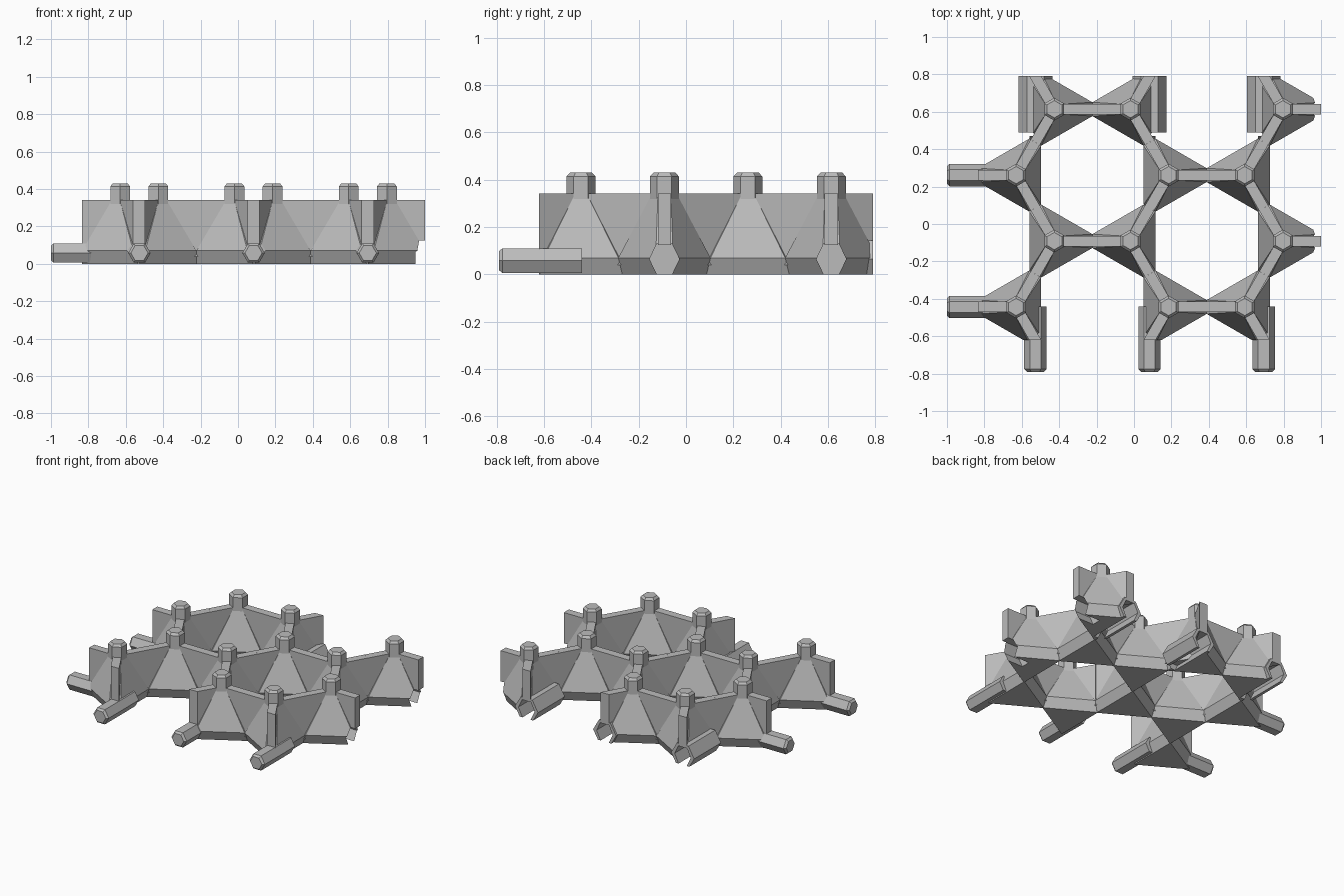
import bpy, bmesh, math
from mathutils import Vector

if "Cube" in bpy.data.objects:
    bpy.data.objects.remove(bpy.data.objects["Cube"])

A = 0.407                      # honeycomb edge length
ROW = A * math.sqrt(3) / 2     # spacing of node rows
Y_MAX, Y_MIN = 0.79, 0.79 - 4 * ROW
X_MIN, X_MAX = -0.832, 1.0

grey = bpy.data.materials.new("stone_grey")
grey.diffuse_color = (0.5, 0.5, 0.5, 1)
grey.use_nodes = True
grey.node_tree.nodes["Principled BSDF"].inputs["Base Color"].default_value = grey.diffuse_color


def add_object(name, bm):
    bmesh.ops.recalc_face_normals(bm, faces=bm.faces)
    me = bpy.data.meshes.new(name)
    bm.to_mesh(me)
    bm.free()
    me.materials.append(grey)
    ob = bpy.data.objects.new(name, me)
    bpy.context.collection.objects.link(ob)
    return ob


def hull(bm, points):
    """Convex solid around the points."""
    verts = [bm.verts.new(p) for p in points]
    res = bmesh.ops.convex_hull(bm, input=verts)
    junk = [v for v in res["geom_interior"] + res["geom_unused"]
            if isinstance(v, bmesh.types.BMVert)]
    bmesh.ops.delete(bm, geom=list(set(junk)), context='VERTS')
    bmesh.ops.dissolve_limit(bm, angle_limit=0.01, verts=bm.verts, edges=bm.edges)


def clip(bm):
    """Trim to the tile's front and back edges."""
    for y, n in ((Y_MAX, 1), (Y_MIN, -1)):
        geom = bm.verts[:] + bm.edges[:] + bm.faces[:]
        bmesh.ops.bisect_plane(bm, geom=geom, plane_co=(0, y, 0),
                               plane_no=(0, n, 0), clear_outer=True)
        rim = [e for e in bm.edges if e.is_boundary]
        if rim:
            bmesh.ops.holes_fill(bm, edges=rim, sides=0)


def hex_bar(bm, start, end, r, zc, squash=1.0, bevel=0.0):
    """Hexagonal bar with a flat top, lying along x or y."""
    s, e = Vector((*start, zc)), Vector((*end, zc))
    d = (e - s).normalized()
    side = Vector((-d.y, d.x, 0))
    stations = [(s, r - bevel), (s + d * bevel, r), (e, r)] if bevel else [(s, r), (e, r)]
    pts = []
    for c, rad in stations:
        for k in range(6):
            t = math.radians(60 * k)
            pts.append(c + side * rad * math.cos(t)
                       + Vector((0, 0, rad * squash * math.sin(t))))
    hull(bm, pts)


def ring(x, y, z, r):
    return [(x + r * math.cos(math.radians(30 + 60 * k)),
             y + r * math.sin(math.radians(30 + 60 * k)), z) for k in range(6)]


# Nodes: (x, y, angle of first arm)
nodes = []
for i in range(4):
    y = Y_MAX - ROW / 2 - i * ROW
    row = ((-0.426, 0), (-0.019, 180), (0.796, 0)) if i % 2 == 0 else \
          ((-0.63, 180), (0.185, 0), (0.592, 180))
    nodes += [(x, y, a) for x, a in row]
joint_x = (-0.527, 0.083, 0.694)
socket_y = [Y_MAX - ROW * 0.5, Y_MAX - ROW * 2.5]
peg_y = [Y_MAX - ROW * 1.5, Y_MAX - ROW * 3.5]

# Socket cavities used as a cutter
bm = bmesh.new()
for x in joint_x:
    hex_bar(bm, (x, 0.47), (x, Y_MAX + 0.05), 0.063, 0.065, 1.21)
for y in socket_y:
    hex_bar(bm, (0.83, y), (X_MAX + 0.05, y), 0.063, 0.065, 1.21)
cutter = add_object("socket_cutter", bm)
cutter.hide_render = True
cutter.hide_viewport = True
cutter.display_type = 'WIRE'


def cut_sockets(ob):
    m = ob.modifiers.new("sockets", 'BOOLEAN')
    m.operation = 'DIFFERENCE'
    m.solver = 'EXACT'
    m.use_self = True
    m.object = cutter


for x, y, first in nodes:
    # Three-sided foot spreading to the middle of each arm
    pts = ring(x, y, 0.335, 0.055)
    arms = []
    for k in range(3):
        t = math.radians(first + 120 * k)
        d, s = Vector((math.cos(t), math.sin(t), 0)), Vector((-math.sin(t), math.cos(t), 0))
        arms.append((d, s))
        mid = Vector((x, y, 0)) + d * A / 2
        for h, z in ((0.037, 0.07), (0.003, 0)):
            pts += [mid + s * h + Vector((0, 0, z)), mid - s * h + Vector((0, 0, z))]
    bm = bmesh.new()
    hull(bm, pts)
    clip(bm)
    foot = add_object("node_foot", bm)
    if y > 0.5 or x > 0.7:
        cut_sockets(foot)

    # Wall along each arm
    for d, s in arms:
        end = Vector((x, y, 0)) + d * A / 2
        at_edge = end.y > Y_MAX - 0.01 or end.y < Y_MIN + 0.01
        over_socket = end.y > Y_MAX - 0.01 or end.x > X_MAX - 0.01
        low = 0.125 if over_socket else 0.04
        length = A / 2 + (0.03 if at_edge else 0)
        bm = bmesh.new()
        hull(bm, [Vector((x, y, z)) + d * u + s * w
                  for z in (low, 0.342) for u in (0, length) for w in (-0.028, 0.028)])
        clip(bm)
        add_object("wall", bm)

    # Hexagonal post with a chamfered top
    bm = bmesh.new()
    hull(bm, ring(x, y, 0.2, 0.061) + ring(x, y, 0.414, 0.061) + ring(x, y, 0.43, 0.046))
    add_object("post", bm)

# Open-bottomed socket sleeves along the back edge
for x in joint_x:
    bm = bmesh.new()
    hex_bar(bm, (x, 0.49), (x, Y_MAX), 0.09, 0.065)
    bmesh.ops.bisect_plane(bm, geom=bm.verts[:] + bm.edges[:] + bm.faces[:],
                           plane_co=(0, 0, 0), plane_no=(0, 0, -1), clear_outer=True)
    bmesh.ops.holes_fill(bm, edges=[e for e in bm.edges if e.is_boundary], sides=0)
    cut_sockets(add_object("socket_sleeve", bm))

# Connecting pegs on the front and left edges
for x in joint_x:
    bm = bmesh.new()
    hex_bar(bm, (x, -0.79), (x, -0.44), 0.06, 0.058, 1, 0.014)
    add_object("front_peg", bm)
for y in peg_y:
    bm = bmesh.new()
    hex_bar(bm, (-1.0, y), (-0.65, y), 0.06, 0.058, 1, 0.014)
    add_object("side_peg", bm)
